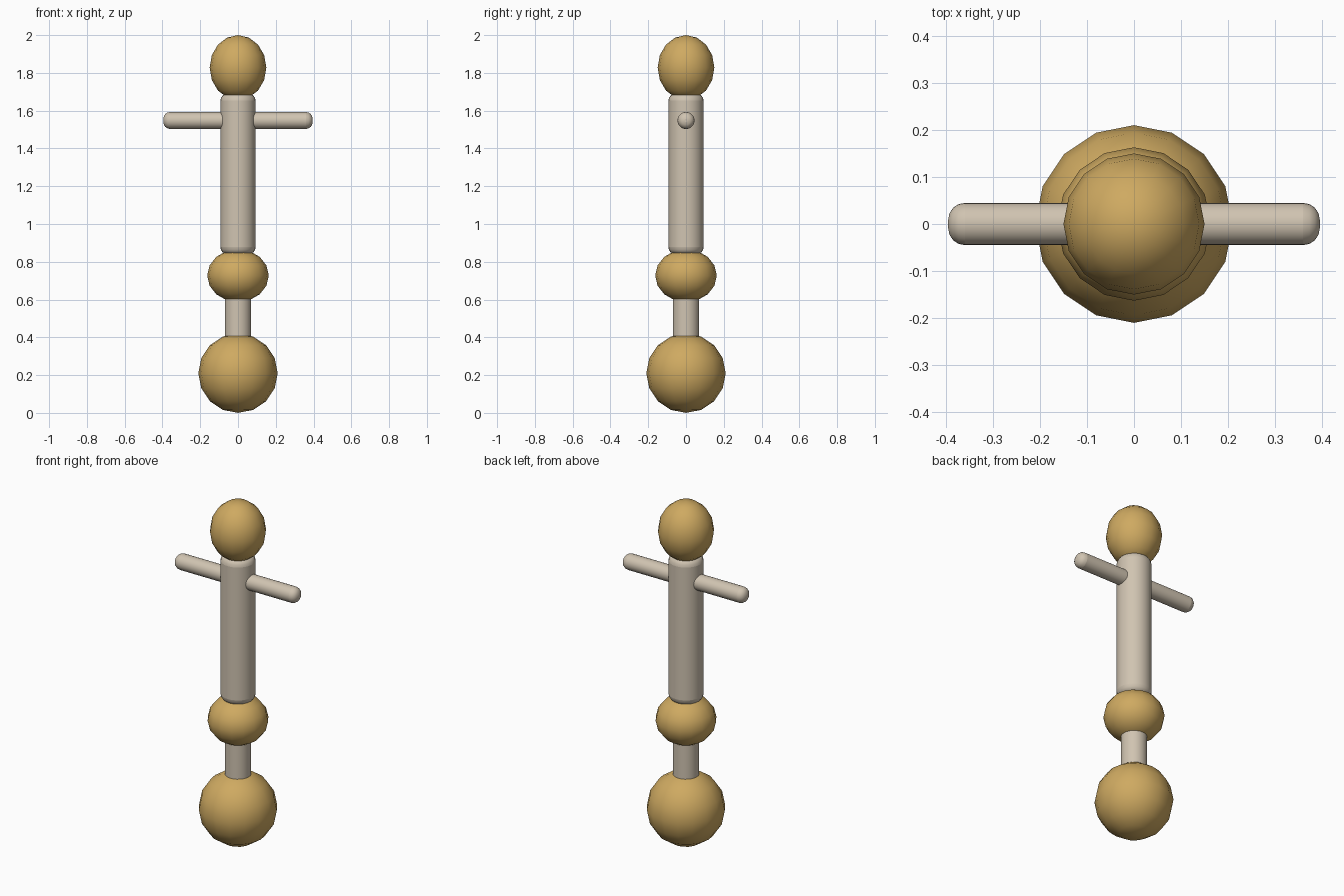
import bpy, math

cube = bpy.data.objects.get("Cube")
if cube:
    bpy.data.objects.remove(cube, do_unlink=True)


def material(name, rgb):
    m = bpy.data.materials.new(name)
    m.use_nodes = True
    m.diffuse_color = (*rgb, 1)
    m.node_tree.nodes["Principled BSDF"].inputs["Base Color"].default_value = (*rgb, 1)
    return m


gold = material("gold", (0.62, 0.40, 0.12))
cream = material("cream", (0.63, 0.55, 0.44))


def finish(name, mat):
    ob = bpy.context.object
    ob.name = ob.data.name = name
    ob.data.materials.append(mat)
    bpy.ops.object.shade_smooth_by_angle(angle=math.radians(35))
    return ob


def knob(name, z, radius, half_height):
    bpy.ops.mesh.primitive_uv_sphere_add(segments=16, ring_count=8, radius=1, location=(0, 0, z))
    bpy.context.object.scale = (radius, radius, half_height)
    bpy.ops.object.transform_apply(location=False, rotation=False, scale=True)
    finish(name, gold)


def rod(name, z, radius, length, bevel=0, rotation=(0, 0, 0)):
    bpy.ops.mesh.primitive_cylinder_add(vertices=24, radius=radius, depth=length,
                                        location=(0, 0, z), rotation=rotation)
    ob = finish(name, cream)
    if bevel:
        mod = ob.modifiers.new("rounded_ends", 'BEVEL')
        mod.width = bevel
        mod.segments = 4
        mod.limit_method = 'ANGLE'
        mod.angle_limit = math.radians(40)


# Gold balls from bottom to top
knob("base_ball", 0.21, 0.21, 0.21)
knob("middle_ball", 0.727, 0.163, 0.14)
knob("top_ball", 1.828, 0.15, 0.172)

# Rods joining the balls, and the crossbar
rod("lower_stem", 0.51, 0.07, 0.30)
rod("main_shaft", 1.265, 0.093, 0.85, 0.037)
rod("crossbar", 1.548, 0.045, 0.79, 0.036, (0, math.pi / 2, 0))
